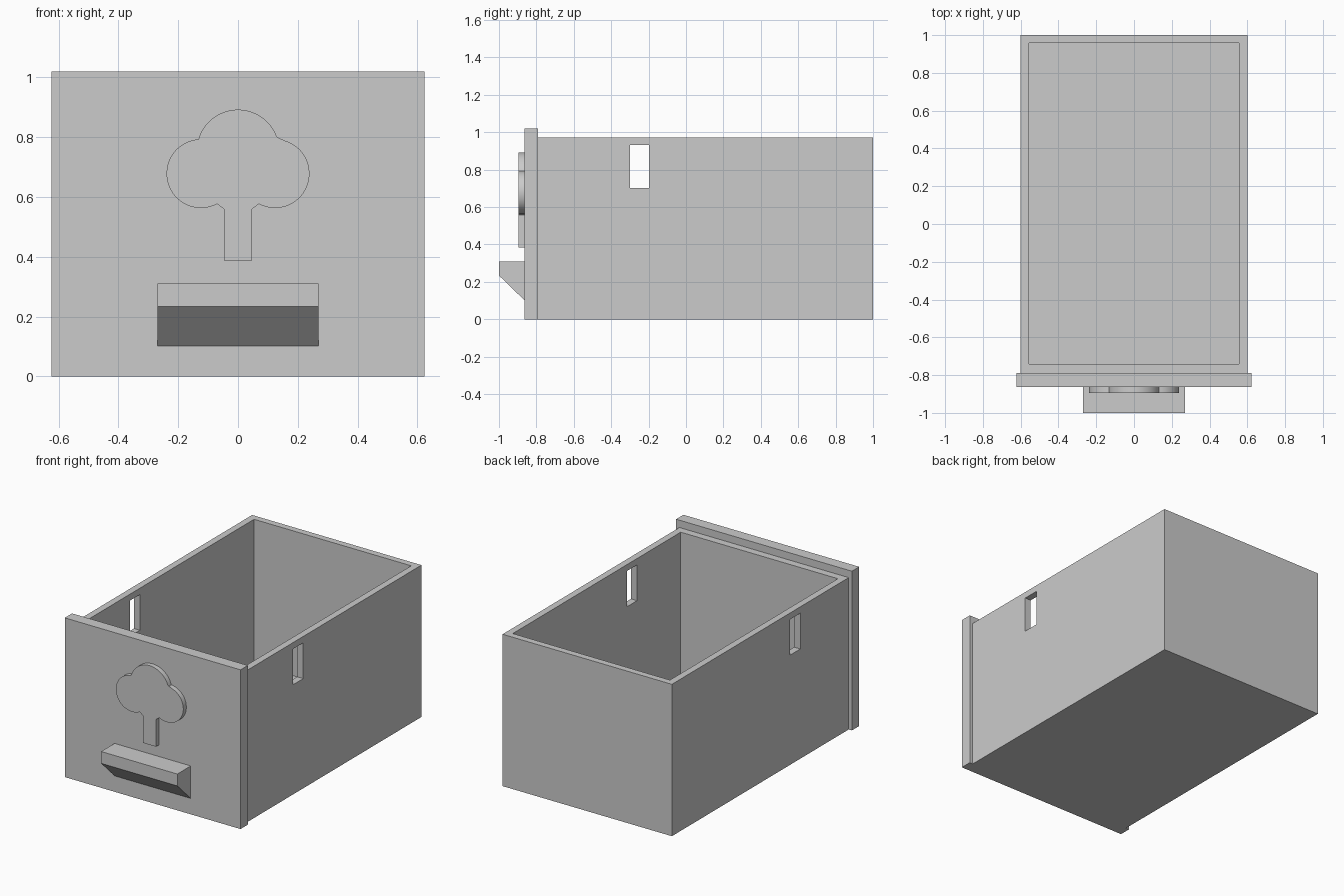
import bpy
import bmesh
from math import cos, sin, radians
from mathutils import Vector

cube = bpy.data.objects.get("Cube")
if cube:
    bpy.data.objects.remove(cube, do_unlink=True)

GREY = (0.6, 0.6, 0.6, 1)
grey = bpy.data.materials.new("plain grey")
grey.use_nodes = True
grey.diffuse_color = GREY
grey.node_tree.nodes["Principled BSDF"].inputs["Base Color"].default_value = GREY


def prism(name, outline, axis, start, end):
    """Extrude an outline along x (points are y, z) or along y (points are x, z)."""
    bm = bmesh.new()
    place = (lambda a, b: (start, a, b)) if axis == "x" else (lambda a, b: (a, start, b))
    face = bm.faces.new([bm.verts.new(place(a, b)) for a, b in outline])
    moved = bmesh.ops.extrude_face_region(bm, geom=[face])["geom"]
    step = Vector((end - start, 0, 0)) if axis == "x" else Vector((0, end - start, 0))
    bmesh.ops.translate(bm, vec=step, verts=[v for v in moved if isinstance(v, bmesh.types.BMVert)])
    bmesh.ops.recalc_face_normals(bm, faces=bm.faces)
    mesh = bpy.data.meshes.new(name)
    bm.to_mesh(mesh)
    bm.free()
    obj = bpy.data.objects.new(name, mesh)
    mesh.materials.append(grey)
    bpy.context.collection.objects.link(obj)
    return obj


def block(name, x, y, z):
    outline = [(y[0], z[0]), (y[1], z[0]), (y[1], z[1]), (y[0], z[1])]
    return prism(name, outline, "x", *x)


def cut(target, cutter):
    mod = target.modifiers.new("cut", "BOOLEAN")
    mod.operation = "DIFFERENCE"
    mod.solver = "EXACT"
    mod.object = cutter
    bpy.context.view_layer.objects.active = target
    bpy.ops.object.modifier_apply(modifier=mod.name)
    bpy.data.objects.remove(cutter, do_unlink=True)


def arc(cx, cz, r, a0, a1, steps=32):
    angles = [radians(a0 + (a1 - a0) * i / steps) for i in range(steps + 1)]
    return [(cx + r * cos(a), cz + r * sin(a)) for a in angles]


# Open box with a slot through both side walls
FRONT, BACK = -0.79, 1.0
box = block("drawer_box", (-0.6, 0.6), (FRONT, BACK), (0, 0.973))
cut(box, block("cavity_cutter", (-0.557, 0.557), (FRONT + 0.048, BACK - 0.042), (0.045, 1.2)))
cut(box, block("slot_cutter", (-0.8, 0.8), (-0.3, -0.197), (0.703, 0.932)))

# Front panel, slightly wider and taller than the box
PANEL = -0.864
block("front_panel", (-0.623, 0.623), (PANEL, FRONT), (0, 1.02))

# Pull handle with a sloped underside
pull = [(PANEL, 0.31), (-1.0, 0.31), (-1.0, 0.234), (PANEL, 0.102)]
prism("pull_handle", pull, "x", -0.27, 0.27)

# Raised tree emblem: right half outline, then mirrored
half = [(0.045, 0.385), (0.045, 0.558)]
half += arc(0.124, 0.678, 0.115, -118, 86)
half += arc(0, 0.754, 0.138, 15, 90, 16)
outline = half + [(-x, z) for x, z in reversed(half[:-1])]
tree = prism("tree_emblem", outline, "y", -0.895, PANEL)
bpy.ops.object.select_all(action="DESELECT")
tree.select_set(True)
bpy.context.view_layer.objects.active = tree
bpy.ops.object.shade_smooth_by_angle(angle=radians(20))
